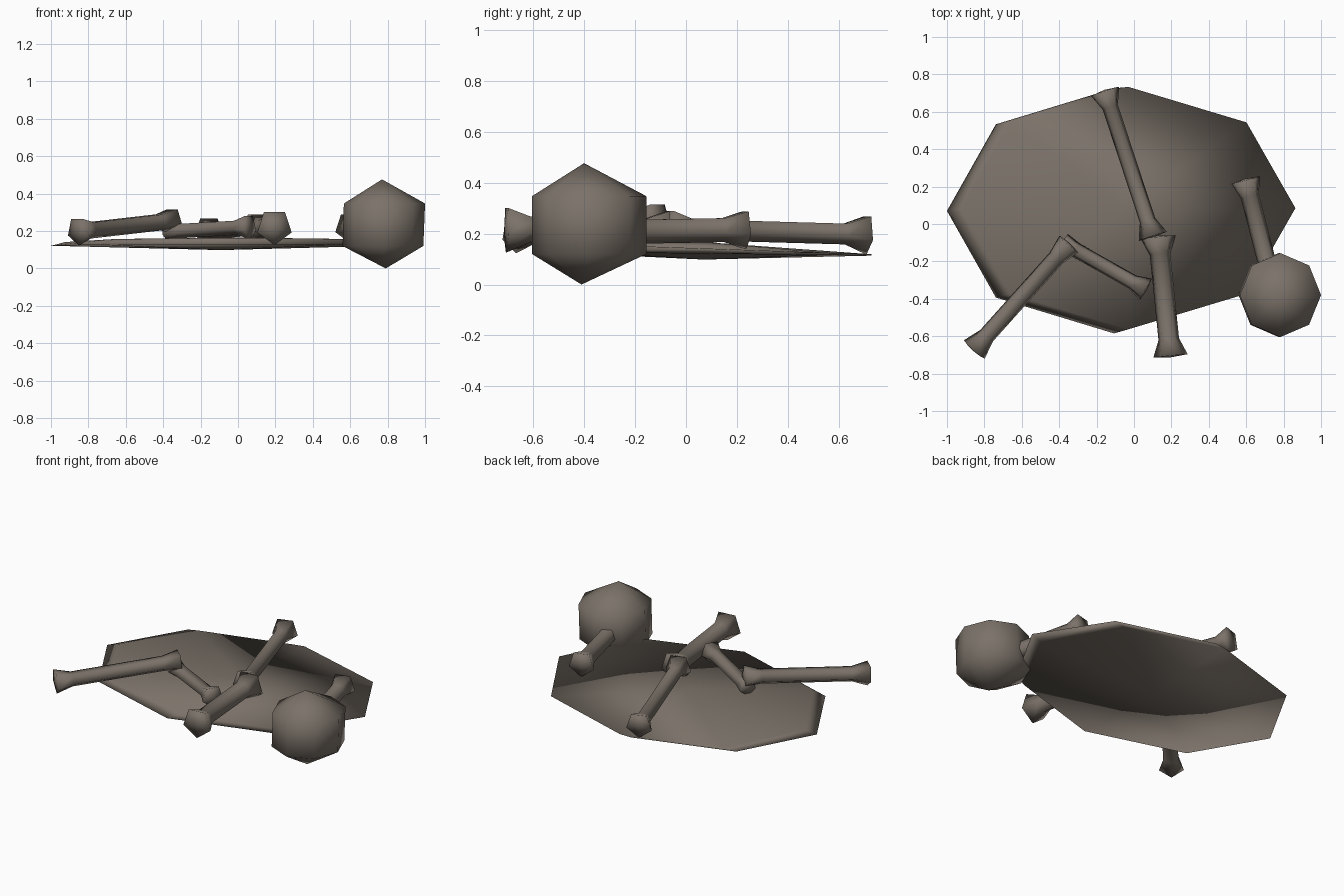
import bpy, bmesh, math
from mathutils import Vector

cube = bpy.data.objects.get("Cube")
if cube:
    bpy.data.objects.remove(cube, do_unlink=True)

mat = bpy.data.materials.new("weathered bone")
mat.use_nodes = True
colour = (0.2, 0.17, 0.142, 1)
mat.diffuse_color = colour
bsdf = next(n for n in mat.node_tree.nodes if n.type == 'BSDF_PRINCIPLED')
bsdf.inputs["Base Color"].default_value = colour


def loft(name, start, rings, end):
    """Join rings of equal size, closed by a fan to a point at each end."""
    bm = bmesh.new()
    loops = [[bm.verts.new(p) for p in ring] for ring in rings]
    n = len(loops[0])
    first, last = bm.verts.new(start), bm.verts.new(end)
    for i in range(n):
        j = (i + 1) % n
        bm.faces.new((first, loops[0][j], loops[0][i]))
        bm.faces.new((last, loops[-1][i], loops[-1][j]))
        for a, b in zip(loops, loops[1:]):
            bm.faces.new((a[i], a[j], b[j], b[i]))
    bmesh.ops.recalc_face_normals(bm, faces=bm.faces)
    for f in bm.faces:
        f.smooth = True
    mesh = bpy.data.meshes.new(name)
    bm.to_mesh(mesh)
    bm.free()
    mesh.materials.append(mat)
    obj = bpy.data.objects.new(name, mesh)
    bpy.context.collection.objects.link(obj)
    return obj


def bone(name, a, b, knob_a, knob_b, shaft, flare=0.09):
    """Five-sided shaft with flared ends, one corner pointing down."""
    a, b = Vector(a), Vector(b)
    along = (b - a).normalized()
    side = along.cross(Vector((0, 0, 1))).normalized()
    up = side.cross(along)

    def ring(centre, r):
        angles = [math.tau * k / 5 for k in range(5)]
        return [centre + side * r * math.sin(t) - up * r * math.cos(t) for t in angles]

    rings = [ring(a, knob_a), ring(a + along * flare, shaft),
             ring(b - along * flare, shaft), ring(b, knob_b)]
    loft(name, a - along * 0.008, rings, b + along * 0.008)


def octagon(cx, cy, rx, ry, z, slope=0):
    pts = []
    for k in range(8):
        t = math.tau * k / 8
        y = cy + ry * math.sin(t)
        pts.append((cx + rx * math.cos(t), y, z - slope * y))
    return pts


# Thin, slightly skewed ground patch
loft("ground_patch", (-0.09, 0.07, 0.098),
     [octagon(-0.107, 0.07, 0.893, 0.655, 0.122, 0.012),
      octagon(-0.03, 0.085, 0.893, 0.648, 0.144, 0.035)],
     (-0.05, 0.08, 0.166))

# Faceted ball
loft("round_skull", (0.79, -0.41, 0),
     [octagon(0.775, -0.38, 0.216, 0.225, 0.12),
      octagon(0.783, -0.38, 0.217, 0.224, 0.347)],
     (0.77, -0.4, 0.476))

# Scattered bones
bone("back_bone", (-0.155, 0.71, 0.2), (0.1, -0.065, 0.222), 0.083, 0.083, 0.045)
bone("front_bone", (0.13, -0.07, 0.21), (0.195, -0.705, 0.222), 0.097, 0.097, 0.058)
bone("long_side_bone", (-0.855, -0.672, 0.2), (-0.35, -0.108, 0.258), 0.078, 0.07, 0.048, 0.1)
bone("short_side_bone", (-0.38, -0.1, 0.2), (0.062, -0.35, 0.225), 0.055, 0.07, 0.042, 0.08)
bone("leaning_bone", (0.597, 0.235, 0.22), (0.735, -0.3, 0.21), 0.083, 0.083, 0.052)
